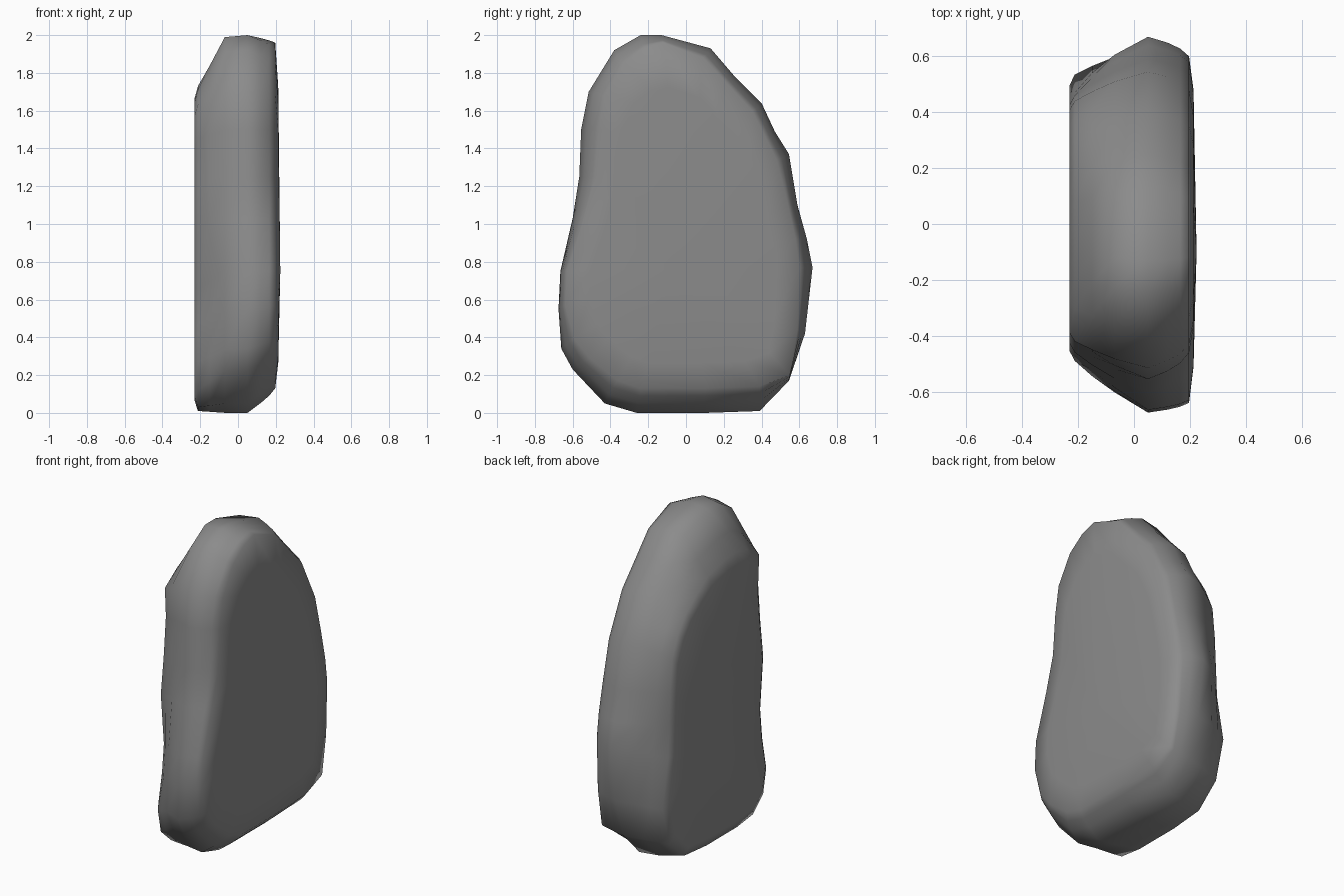
import bpy, bmesh, math

# Widest side outline of the boulder (y, z)
middle = [(-0.26, 0), (-0.43, 0.05), (-0.60, 0.23), (-0.66, 0.34), (-0.675, 0.55),
          (-0.665, 0.75), (-0.60, 1.03), (-0.565, 1.25), (-0.555, 1.5), (-0.515, 1.7),
          (-0.38, 1.92), (-0.24, 2.0), (-0.13, 2.0), (0.13, 1.93), (0.25, 1.79),
          (0.40, 1.64), (0.47, 1.49), (0.545, 1.37), (0.59, 1.1), (0.64, 0.92),
          (0.67, 0.77), (0.63, 0.42), (0.545, 0.17), (0.39, 0.01), (0.1, 0)]

# Outlines of the left and right faces, point for point with the one above
left = [(-0.20, 0.01), (-0.36, 0.03), (-0.46, 0.12), (-0.49, 0.27), (-0.45, 0.47),
        (-0.43, 0.66), (-0.46, 0.98), (-0.43, 1.22), (-0.41, 1.45), (-0.42, 1.63),
        (-0.30, 1.71), (-0.20, 1.73), (-0.10, 1.73), (0.08, 1.69), (0.19, 1.62),
        (0.30, 1.54), (0.38, 1.44), (0.44, 1.30), (0.46, 1.10), (0.47, 0.90),
        (0.48, 0.70), (0.535, 0.40), (0.47, 0.16), (0.32, 0.03), (0.1, 0.01)]
right = [(-0.24, 0.13), (-0.36, 0.17), (-0.51, 0.29), (-0.59, 0.39), (-0.64, 0.57),
         (-0.63, 0.75), (-0.54, 1.03), (-0.48, 1.25), (-0.46, 1.5), (-0.43, 1.68),
         (-0.33, 1.85), (-0.22, 1.93), (-0.12, 1.96), (0.09, 1.88), (0.21, 1.75),
         (0.35, 1.60), (0.42, 1.46), (0.48, 1.34), (0.54, 1.1), (0.58, 0.92),
         (0.60, 0.77), (0.59, 0.44), (0.55, 0.20), (0.39, 0.14), (0.1, 0.13)]


def blend(p, q, ty, tz):
    return [(a + (c - a) * ty, b + (d - b) * tz) for (a, b), (c, d) in zip(p, q)]


def shrink(p, s):
    return [(y * s, 0.8 + (z - 0.8) * s) for y, z in p]


# Slices through the thickness, left to right
slices = [(-0.23, shrink(left, 0.93)), (-0.212, left),
          (-0.15, blend(left, middle, 0.32, 0.4)), (-0.07, blend(left, middle, 0.66, 0.96)),
          (0.05, middle),
          (0.12, blend(middle, right, 0.3, 0.4)), (0.165, blend(middle, right, 0.6, 0.7)),
          (0.197, right), (0.213, shrink(right, 0.8))]

bm = bmesh.new()
rings = [[bm.verts.new((x, y, z)) for y, z in pts] for x, pts in slices]

# Rim between the two broad faces
n = len(middle)
for a, b in zip(rings, rings[1:]):
    for i in range(n):
        j = (i + 1) % n
        bm.faces.new((a[i], a[j], b[j], b[i]))

# Broad faces, flat on the left and slightly bulged on the right
for ring, tip in ((rings[0], (-0.23, 0.02, 0.8)), (rings[-1], (0.224, -0.1, 0.75))):
    centre = bm.verts.new(tip)
    for i in range(n):
        bm.faces.new((ring[i], ring[(i + 1) % n], centre))

bmesh.ops.recalc_face_normals(bm, faces=bm.faces)
mesh = bpy.data.meshes.new("boulder")
bm.to_mesh(mesh)
bm.free()
boulder = bpy.data.objects.new("boulder", mesh)
bpy.context.collection.objects.link(boulder)

# Dark grey stone
stone = bpy.data.materials.new("stone")
stone.diffuse_color = (0.26, 0.26, 0.26, 1)
mesh.materials.append(stone)

# Soft shading
bpy.context.view_layer.objects.active = boulder
boulder.select_set(True)
bpy.ops.object.shade_smooth_by_angle(angle=math.radians(80))
